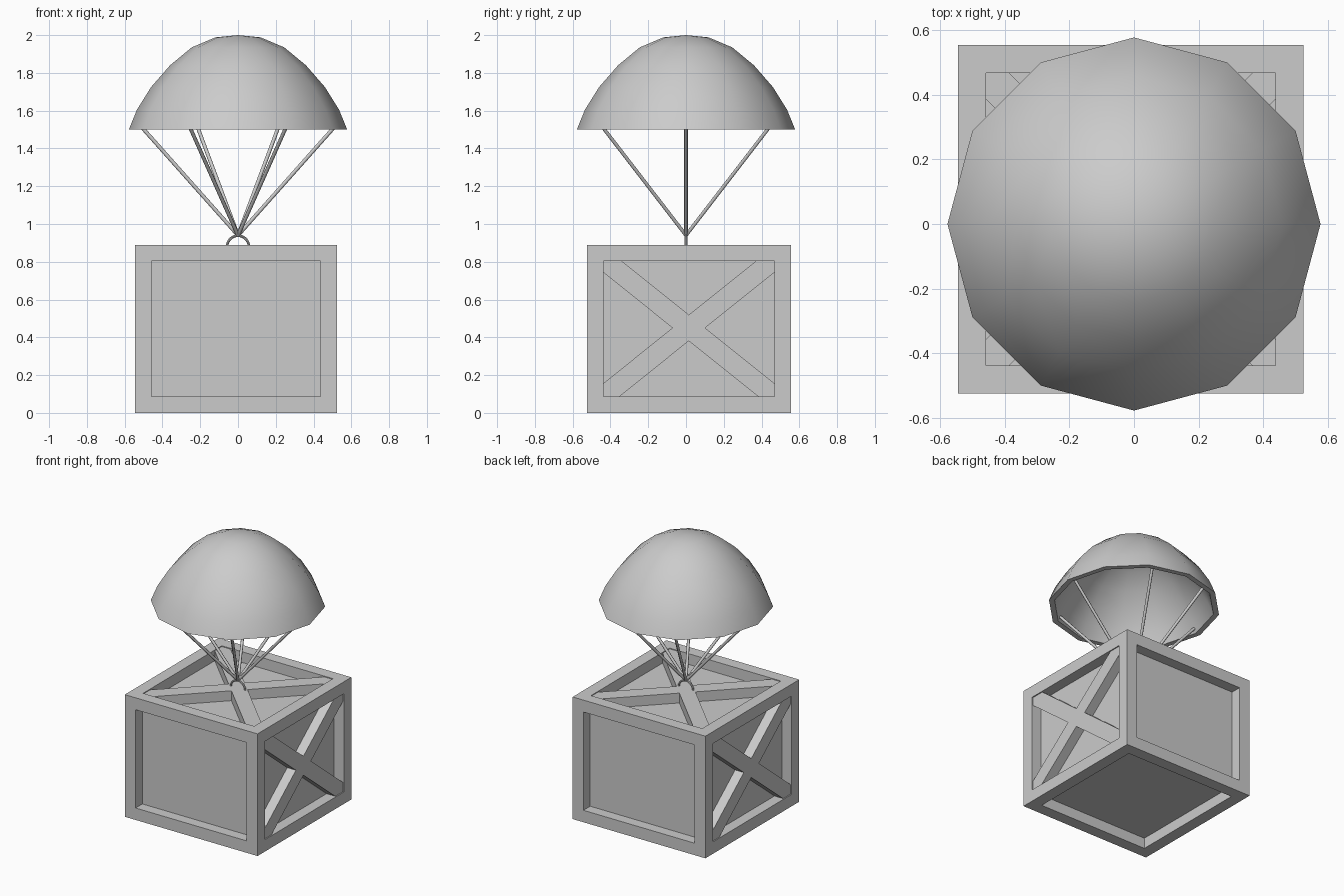
import bpy, bmesh, math
from mathutils import Vector, Matrix

if "Cube" in bpy.data.objects:
    bpy.data.objects.remove(bpy.data.objects["Cube"])

CX, CY = -0.01, 0.015            # crate centre
HX, HY, H, B = 0.535, 0.54, 0.89, 0.087   # half sizes, height, beam thickness


def finish(name, bm, smooth=None):
    bmesh.ops.recalc_face_normals(bm, faces=bm.faces)
    me = bpy.data.meshes.new(name)
    bm.to_mesh(me)
    bm.free()
    ob = bpy.data.objects.new(name, me)
    bpy.context.collection.objects.link(ob)
    if smooth:
        bpy.context.view_layer.objects.active = ob
        ob.select_set(True)
        bpy.ops.object.shade_smooth_by_angle(angle=math.radians(smooth))
        ob.select_set(False)
    return ob


def add_box(bm, centre, size, rot=Matrix()):
    m = Matrix.Translation(centre) @ rot @ Matrix.Diagonal((*size, 1))
    bmesh.ops.create_cube(bm, size=1, matrix=m)


# crate frame: four posts plus the rails between them
bm = bmesh.new()
for sx in (-1, 1):
    for sy in (-1, 1):
        add_box(bm, (CX + sx * (HX - B / 2), CY + sy * (HY - B / 2), H / 2), (B, B, H))
for z in (B / 2, H - B / 2):
    for s in (-1, 1):
        add_box(bm, (CX, CY + s * (HY - B / 2), z), (2 * (HX - B), B, B))
        add_box(bm, (CX + s * (HX - B / 2), CY, z), (B, 2 * (HY - B), B))
finish("crate_frame", bm)

# recessed panels, one inner box
bm = bmesh.new()
D = 0.078
add_box(bm, (CX, CY, H / 2), (2 * (HX - D), 2 * (HY - D), H - 2 * D))
finish("crate_panels", bm)

# crossed braces on the left, right and top
def brace_pair(name, centre, u, v, length, angle, thick, width=0.108):
    bm = bmesh.new()
    n = u.cross(v)
    for s in (-1, 1):
        a = s * angle
        d = u * math.cos(a) + v * math.sin(a)
        rot = Matrix((d, n.cross(d), n)).transposed().to_4x4()
        add_box(bm, centre, (length, width, thick), rot)
    finish(name, bm)


X, Y, Z = Vector((1, 0, 0)), Vector((0, 1, 0)), Vector((0, 0, 1))
for s, name in ((-1, "left_braces"), (1, "right_braces")):
    brace_pair(name, Vector((CX + s * (HX - 0.045), CY, 0.45)), Y, Z, 1.2,
               math.radians(38.7), 0.074)
brace_pair("top_braces", Vector((CX, CY, H - 0.043)), X, Y, 1.34, math.radians(45), 0.074)

# half ring on the lid
bm = bmesh.new()
R, r, N, M = 0.058, 0.007, 16, 8
rings = []
for i in range(N + 1):
    a = math.pi * i / N
    rings.append([bm.verts.new(((R + r * math.cos(b)) * math.cos(a), r * math.sin(b),
                                0.88 + (R + r * math.cos(b)) * math.sin(a)))
                  for b in [2 * math.pi * j / M for j in range(M)]])
for p, q in zip(rings, rings[1:]):
    for j in range(M):
        bm.faces.new((p[j], p[(j + 1) % M], q[(j + 1) % M], q[j]))
bm.faces.new(rings[0])
bm.faces.new(rings[-1])
finish("lid_ring", bm, 40)

# parachute canopy: closed twelve-sided shell, outside then inside
outer = [(0.12, 1.988), (0.245, 1.935), (0.36, 1.84), (0.46, 1.725), (0.535, 1.605), (0.578, 1.5)]
inner = [(0.54, 1.5), (0.5, 1.59), (0.43, 1.70), (0.335, 1.81), (0.225, 1.9), (0.11, 1.95)]
bm = bmesh.new()
S = 12
rows = [[bm.verts.new((rad * math.cos(2 * math.pi * i / S), rad * math.sin(2 * math.pi * i / S), z))
         for i in range(S)] for rad, z in outer + inner]
for p, q in zip(rows, rows[1:]):
    for i in range(S):
        bm.faces.new((p[i], q[i], q[(i + 1) % S], p[(i + 1) % S]))
for row, z in ((rows[0], 2.0), (rows[-1], 1.96)):
    tip = bm.verts.new((0, 0, z))
    for i in range(S):
        bm.faces.new((tip, row[i], row[(i + 1) % S]))
finish("canopy", bm, 45)

# six suspension lines from the ring to the canopy
bm = bmesh.new()
foot = Vector((0, 0, 0.94))
for i in range(6):
    a = math.radians(60 * i)
    top = Vector((0.525 * math.cos(a), 0.525 * math.sin(a), 1.53))
    if i in (1, 2):
        top.x *= 0.84
    d = top - foot
    m = Matrix.Translation((top + foot) / 2) @ d.to_track_quat('Z', 'Y').to_matrix().to_4x4()
    bmesh.ops.create_cone(bm, cap_ends=True, segments=8, radius1=0.01, radius2=0.01,
                          depth=d.length, matrix=m)
finish("suspension_lines", bm, 50)
